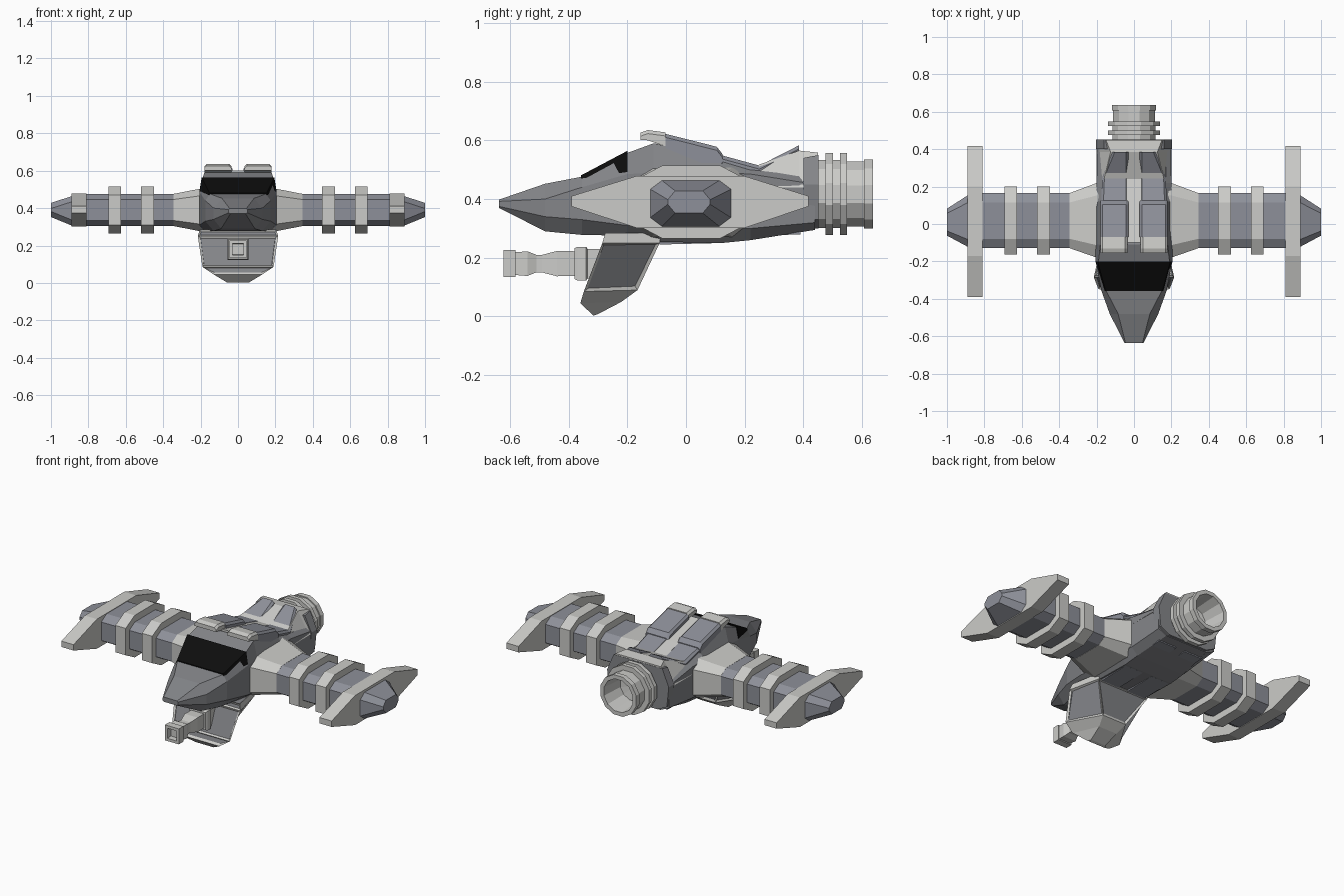
import bpy, bmesh, math
from mathutils import Vector

if "Cube" in bpy.data.objects:
    bpy.data.objects.remove(bpy.data.objects["Cube"])


def mat(name, c):
    m = bpy.data.materials.new(name)
    m.diffuse_color = (*c, 1)
    m.use_nodes = True
    m.node_tree.nodes["Principled BSDF"].inputs["Base Color"].default_value = m.diffuse_color
    return m


LIGHT = mat("light_grey", (.60, .60, .58))
BLUE = mat("blue_grey", (.27, .28, .32))
GREY = mat("hull_grey", (.23, .235, .25))
BLACK = mat("black_glass", (.004, .004, .004))


def finish(name, bm, *mats):
    bmesh.ops.recalc_face_normals(bm, faces=bm.faces)
    me = bpy.data.meshes.new(name)
    bm.to_mesh(me)
    bm.free()
    for m in mats:
        me.materials.append(m)
    ob = bpy.data.objects.new(name, me)
    bpy.context.collection.objects.link(ob)
    return ob


def loft(name, sections, *mats, closed=False, rim=0, rim_depth=0):
    """Skin a list of equal-length rings; rim insets each face, panel gets slot 1."""
    bm = bmesh.new()
    rings = [[bm.verts.new(p) for p in s] for s in sections]
    n = len(rings[0])
    pairs = list(zip(rings, rings[1:])) + ([(rings[-1], rings[0])] if closed else [])
    for a, b in pairs:
        for i in range(n):
            j = (i + 1) % n
            bm.faces.new((a[i], a[j], b[j], b[i]))
    if not closed:
        bm.faces.new(rings[0])
        bm.faces.new(rings[-1])
    if rim:
        bmesh.ops.recalc_face_normals(bm, faces=bm.faces)
        panels = [f for f in bm.faces if f.calc_area() > .012]
        bmesh.ops.inset_individual(bm, faces=panels, thickness=rim, depth=rim_depth)
        for f in panels:
            f.material_index = 1
    return finish(name, bm, *mats)


def sym(y, half):
    """Cross-section at y mirrored about x = 0, from right half points (x, z)."""
    return [(x, y, z) for x, z in half] + [(-x, y, z) for x, z in reversed(half)]


def prism(name, x0, x1, yz, *mats):
    return loft(name, [[(x, y, z) for y, z in yz] for x in (x0, x1)], *mats)


def octagon(x, cy, cz, hy, hz, ky, kz):
    q = [(hy, hz - kz), (hy - ky, hz), (ky - hy, hz), (-hy, hz - kz),
         (-hy, kz - hz), (ky - hy, -hz), (hy - ky, -hz), (hy, kz - hz)]
    return [(x, cy + a, cz + b) for a, b in q]


# Main hull: y, bottom half width, bottom z, mid half width, low z, high z, top half width, top z
hull = [(-.637, .04, .37, .05, .375, .392, .045, .398),
        (-.48, .09, .29, .13, .34, .40, .085, .452),
        (-.355, .13, .278, .175, .33, .44, .15, .476),
        (-.20, .16, .275, .205, .31, .485, .19, .557),
        (-.11, .16, .255, .205, .30, .49, .18, .59),
        (.12, .16, .25, .205, .30, .49, .17, .535),
        (.22, .16, .26, .20, .30, .485, .17, .50),
        (.44, .14, .295, .195, .32, .45, .17, .475)]
loft("hull", [sym(y, [(a, b), (c, d), (c, e), (f, g)])
              for y, a, b, c, d, e, f, g in hull], GREY)

# Wraparound windscreen
loft("windscreen", [sym(-.357, [(.157, .470), (.152, .481)]),
                    sym(-.20, [(.206, .492), (.194, .564)])], BLACK)

# Rear shroud rising to the engine
loft("rear_shroud", [sym(.20, [(.20, .44), (.17, .50)]),
                     sym(.385, [(.20, .44), (.125, .565)]),
                     sym(.45, [(.20, .44), (.15, .558)])], LIGHT)
loft("rear_collar", [sym(.40, [(.13, .295), (.19, .33), (.203, .45), (.16, .54)]),
                     sym(.452, [(.13, .30), (.19, .33), (.203, .45), (.16, .55)])], GREY)
loft("spine", [sym(-.10, [(.05, .57), (.04, .60)]),
               sym(.13, [(.05, .50), (.04, .545)]),
               sym(.25, [(.05, .48), (.04, .512)])], LIGHT)


def strip(s, y, x0, x1, zb, zt, bev=.012):
    return [(s * x0, y, zb), (s * x1, y, zb), (s * x1, y, zt - bev),
            (s * (x1 - bev), y, zt), (s * (x0 + bev), y, zt), (s * x0, y, zt - bev)]


for s, side in ((1, "right"), (-1, "left")):
    # Roof plates and intakes
    loft(side + "_roof_plate", [strip(s, y, .03, .18, zb, zt) for y, zb, zt in
         ((-.07, .55, .622), (.105, .51, .578), (.125, .50, .552))], BLUE)
    loft(side + "_rear_plate", [strip(s, y, .03, x, zb, zt) for y, x, zb, zt in
         ((.125, .175, .48, .548), (.25, .17, .46, .514), (.385, .115, .53, .583))], BLUE)
    loft(side + "_roof_intake", [strip(s, y, .035, .18, zb, zt) for y, zb, zt in
         ((-.155, .602, .626), (-.13, .60, .635), (-.07, .58, .627))], LIGHT)
    # Belly plates
    prism(side + "_belly_plate", s * .03, s * .15,
          [(-.09, .26), (-.09, .245), (.11, .25), (.11, .27)], BLUE)
    prism(side + "_rear_belly_plate", s * .03, s * .15,
          [(.21, .28), (.21, .273), (.39, .28), (.39, .31)], BLUE)
    # Wing: flared root, tube, bands, end fin, tapered cap
    loft(side + "_wing_root", [octagon(s * .17, .02, .39, .21, .12, .07, .04),
                               octagon(s * .345, .018, .39, .147, .086, .05, .03)], LIGHT)
    loft(side + "_wing_tube", [octagon(s * x, .018, .39, .147, .085, .05, .03)
                               for x in (.34, .82)], BLUE)
    for k, x in enumerate((.45, .625)):
        loft(f"{side}_wing_band_{k + 1}", [octagon(s * u, .018, .39, .182, .125, .085, .045)
                                          for u in (x, x + .068)], LIGHT)
    prism(side + "_wing_fin", s * .81, s * .89,
          [(-.39, .375), (-.39, .41), (-.17, .478), (.20, .478), (.418, .41),
           (.418, .375), (.20, .302), (-.17, .302)], LIGHT)
    loft(side + "_wing_cap", [octagon(s * .885, .016, .385, .14, .08, .04, .03),
                              octagon(s * 1, .01, .39, .072, .038, .025, .03)], BLUE)

# Engine nozzle: stepped, hollow twelve-sided lathe (radius, y)
nozzle = [(.12, .43), (.12, .475), (.145, .475), (.145, .50), (.12, .50), (.12, .525),
          (.145, .525), (.145, .548), (.115, .548), (.115, .607), (.122, .607),
          (.122, .637), (.098, .637), (.085, .50), (.01, .49), (.01, .43)]
loft("engine_nozzle", [[(r * math.cos(a), y, .417 + r * math.sin(a)) for r, y in nozzle]
                       for a in [(k + .5) * math.tau / 12 for k in range(12)]],
     LIGHT, closed=True)

# Chin shield: trapezoid levels with recessed panels (z, front y, front w, back y, back w)
chin = [(.285, -.275, .205, -.085, .17), (.25, -.285, .215, -.09, .17),
        (.085, -.348, .19, -.165, .08), (.045, -.36, .13, -.22, .06),
        (.003, -.315, .06, -.30, .05)]
loft("chin_shield", [[(-fw, fy, z), (fw, fy, z), (bw, by, z + (.0 if z > .2 else .005)),
                      (-bw, by, z + (.0 if z > .2 else .005))]
                     for z, fy, fw, by, bw in chin], LIGHT, GREY, rim=.014, rim_depth=-.008)


def square(y, h, turn=0):
    return [(h * math.sqrt(2) * math.cos(a), y, .18 + h * math.sqrt(2) * math.sin(a))
            for a in [math.radians(45 + turn + 90 * k) for k in range(4)]]


# Chin gun: breech, twisted barrel, hollow square muzzle
loft("gun_breech", [square(-.38, .052), square(-.37, .057), square(-.34, .057),
                    square(-.335, .05), square(-.24, .05)], LIGHT)
loft("gun_barrel", [square(-.59, .038), square(-.54, .042), square(-.51, .03),
                    square(-.49, .03), square(-.44, .043), square(-.37, .042)], LIGHT)
loft("gun_muzzle", [square(-.58, .046), square(-.622, .046), square(-.622, .03),
                    square(-.585, .028)], LIGHT, closed=True)
